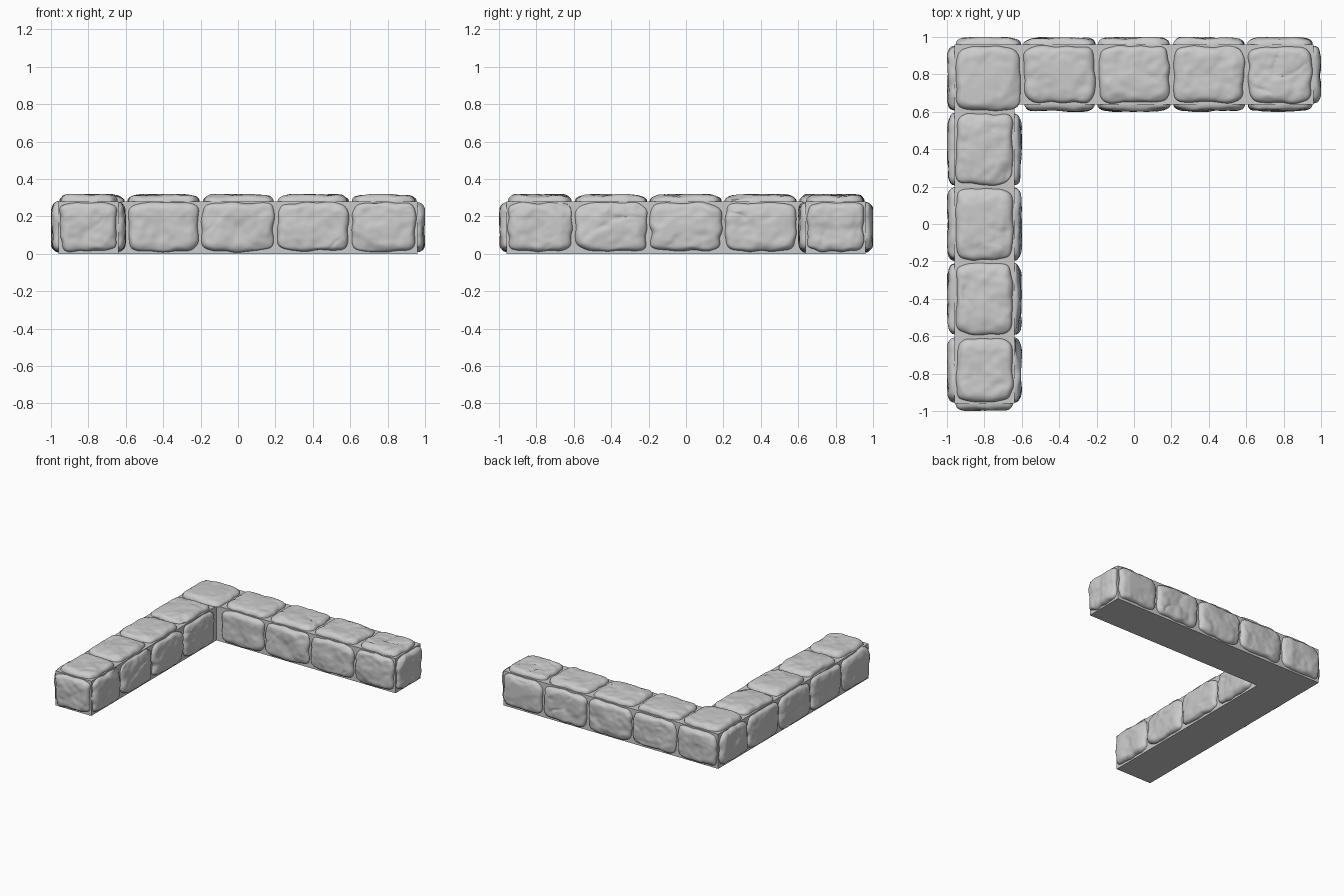
import bpy, bmesh, random
from math import radians
from mathutils import Vector, noise

random.seed(4)
if "Cube" in bpy.data.objects:
    bpy.data.objects.remove(bpy.data.objects["Cube"], do_unlink=True)

OUT, INN, TOP, BULGE = 0.96, 0.64, 0.28, 0.04
X, Y, Z = Vector((1, 0, 0)), Vector((0, 1, 0)), Vector((0, 0, 1))

stone_grey = bpy.data.materials.new("stone grey")
stone_grey.use_nodes = True
colour = (0.6, 0.6, 0.6, 1)
stone_grey.diffuse_color = colour
bsdf = next(n for n in stone_grey.node_tree.nodes if n.type == "BSDF_PRINCIPLED")
bsdf.inputs["Base Color"].default_value = colour
bsdf.inputs["Roughness"].default_value = 0.9


def finish(name, bm, smooth):
    mesh = bpy.data.meshes.new(name)
    bm.to_mesh(mesh)
    bm.free()
    mesh.materials.append(stone_grey)
    ob = bpy.data.objects.new(name, mesh)
    bpy.context.collection.objects.link(ob)
    if smooth:
        bpy.ops.object.select_all(action="DESELECT")
        ob.select_set(True)
        bpy.context.view_layer.objects.active = ob
        bpy.ops.object.shade_smooth_by_angle(angle=radians(50))
    return ob


def stone(name, centre, u_dir, v_dir, half_u, half_v):
    """Pillow-shaped rough stone face standing out of the mortar."""
    n_dir = u_dir.cross(v_dir)
    seed = Vector([random.uniform(-50, 50) for _ in range(3)])
    # Shallow tilted planes chip the flat top
    chips = [Vector((random.uniform(-1, 1), random.uniform(-1, 1), random.uniform(0.85, 1.5)))
             for _ in range(4)]
    bm = bmesh.new()
    bmesh.ops.create_grid(bm, x_segments=36, y_segments=36, size=1)
    for v in bm.verts:
        p = Vector((v.co.x, v.co.y, 0))
        t = max(abs(p.x), abs(p.y))
        r = 1 - (1 - min(t, 1)) ** 1.5
        if t > 1e-6:
            rounding = (abs(p.x) ** 6 + abs(p.y) ** 6) ** (1 / 6)
            p *= r / rounding
        # Uneven outline, only ever pulled inwards
        wobble = 0.012 * r * (noise.noise(p * 2.2 + seed) - 0.4)
        a = p.x * (half_u + wobble)
        b = p.y * (half_v + wobble)
        # Flat crown, rounded rim, soft lumps, chips and thin cracks
        q = Vector((a, b, 0))
        h = BULGE * max(0, 1 - r ** 7) ** 0.45
        lumps = 0.011 * noise.noise(q * 9 + seed) + 0.005 * noise.noise(q * 24 + seed)
        chip = sum(max(0, c.x * p.x + c.y * p.y - c.z * 0.8) for c in chips)
        line = abs(noise.noise(q * 5 - seed))
        crack = max(0, 1 - line * 22) * max(0, noise.noise(q * 6 + seed * 2))
        h += (lumps - 0.003 - 0.03 * chip - 0.014 * crack) * (1 - r ** 9)
        h = min(h, BULGE) - 0.003 * r ** 9
        v.co = centre + u_dir * a + v_dir * b + n_dir * h
    finish(name, bm, True)


def row(name, origin, along, spans, cross, low, high, flip):
    """Row of stones: spans run along one axis, low..high on the other."""
    for i, (s, e) in enumerate(spans):
        centre = origin + along * (s + e) / 2 + cross * (low + high) / 2
        stone(f"{name}_{i + 1}", centre, along * flip, cross, (e - s) / 2, (high - low) / 2)


# L-shaped mortar core
bm = bmesh.new()
outline = [(-OUT, -OUT), (-INN, -OUT), (-INN, INN), (OUT, INN), (OUT, OUT), (-OUT, OUT)]
base = bm.faces.new([bm.verts.new((x, y, 0)) for x, y in outline])
up = bmesh.ops.extrude_face_region(bm, geom=[base])["geom"]
bmesh.ops.translate(bm, vec=Z * TOP, verts=[g for g in up if isinstance(g, bmesh.types.BMVert)])
bmesh.ops.recalc_face_normals(bm, faces=bm.faces)
finish("mortar_core", bm, False)

# Five stones per outer side, four per inner side
cuts = [-0.6, -0.2, 0.2, 0.6]
edges = [-OUT] + cuts + [OUT]
full = [(a + 0.006, b - 0.006) for a, b in zip(edges, edges[1:])]
end = [(INN + 0.005, OUT - 0.005)]
side = (0.01, TOP - 0.002)

row("left_outer_stone", X * -OUT, Y, full, Z, *side, -1)
row("back_outer_stone", Y * OUT, X, full, Z, *side, -1)
row("inner_leg_stone", X * -INN, Y, full[:4], Z, *side, 1)
row("inner_arm_stone", Y * INN, X, full[1:], Z, *side, 1)
row("arm_end_stone", X * OUT, Y, end, Z, *side, 1)
row("leg_end_stone", Y * -OUT, X, [(-OUT + 0.005, -INN - 0.005)], Z, *side, 1)

# Top stones along both arms, with the corner stone between
row("leg_top_stone", Z * TOP, Y, full[:4], -X, INN + 0.005, OUT - 0.005, 1)
row("arm_top_stone", Z * TOP, X, full[1:], Y, *end[0], 1)
row("corner_top_stone", Z * TOP, X, full[:1], Y, *full[4], 1)
